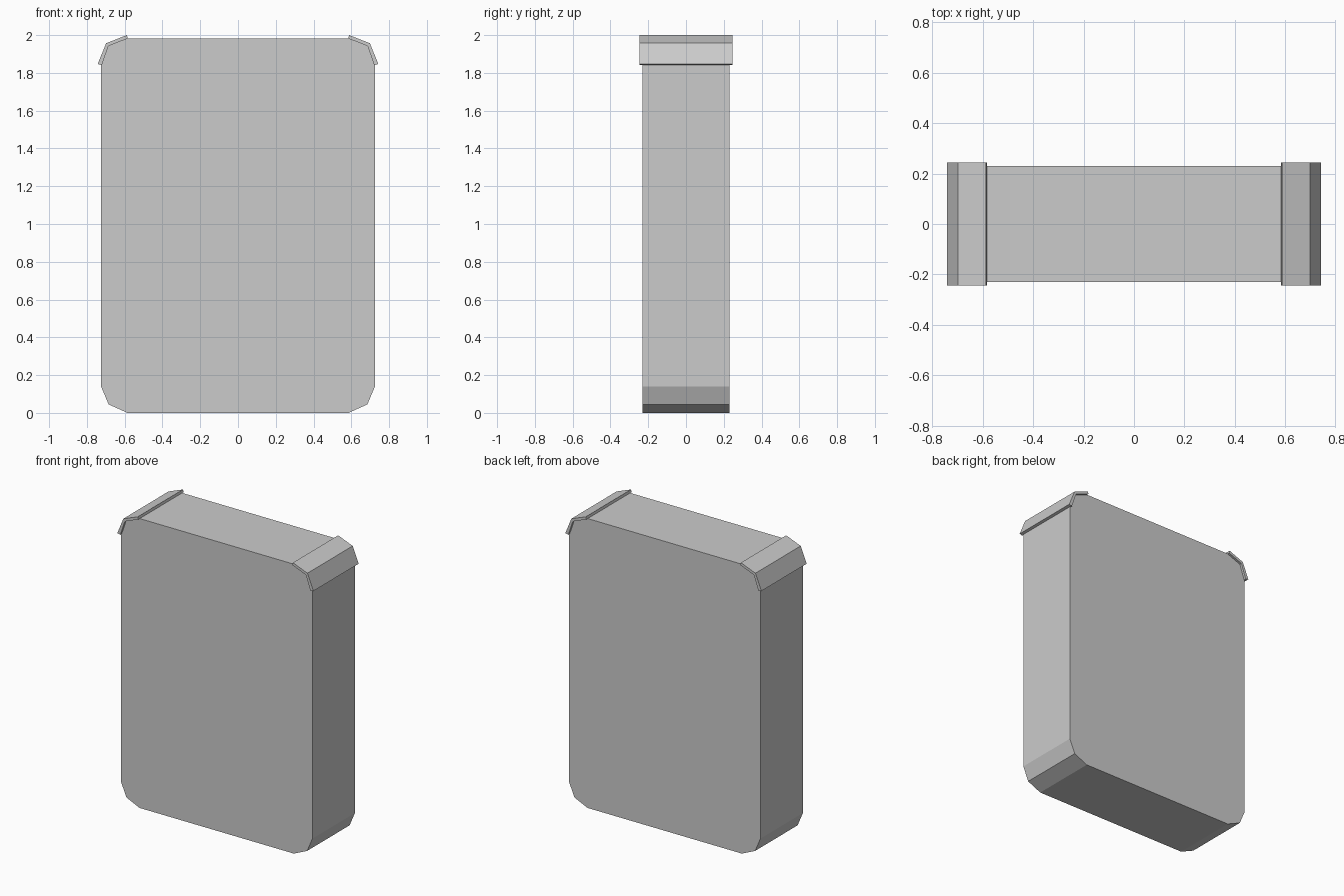
import bpy, bmesh

if "Cube" in bpy.data.objects:
    bpy.data.objects.remove(bpy.data.objects["Cube"])


def extrude_profile(name, points, half_depth):
    """Solid from an x/z outline, extruded evenly along y."""
    bm = bmesh.new()
    face = bm.faces.new([bm.verts.new((x, -half_depth, z)) for x, z in points])
    new = bmesh.ops.extrude_face_region(bm, geom=[face])["geom"]
    verts = [v for v in new if isinstance(v, bmesh.types.BMVert)]
    bmesh.ops.translate(bm, verts=verts, vec=(0, 2 * half_depth, 0))
    bmesh.ops.recalc_face_normals(bm, faces=bm.faces)
    mesh = bpy.data.meshes.new(name)
    bm.to_mesh(mesh)
    bm.free()
    obj = bpy.data.objects.new(name, mesh)
    bpy.context.collection.objects.link(obj)
    return obj


# Slab body with two-step chamfered corners
corner = [(0.585, 1.983), (0.687, 1.943), (0.725, 1.845)]
right = corner + [(0.725, 0.14), (0.685, 0.045), (0.585, 0.0)]
body = right + [(-x, z) for x, z in reversed(right)]
extrude_profile("slab_body", body, 0.23)

# Thin guards wrapped over the two top corners
outer = [(0.588, 2.0), (0.698, 1.957), (0.743, 1.847)]
inner = [(0.721, 1.841), (0.686, 1.942), (0.584, 1.982)]
for side, name in ((1, "right_corner_guard"), (-1, "left_corner_guard")):
    extrude_profile(name, [(side * x, z) for x, z in outer + inner], 0.245)
